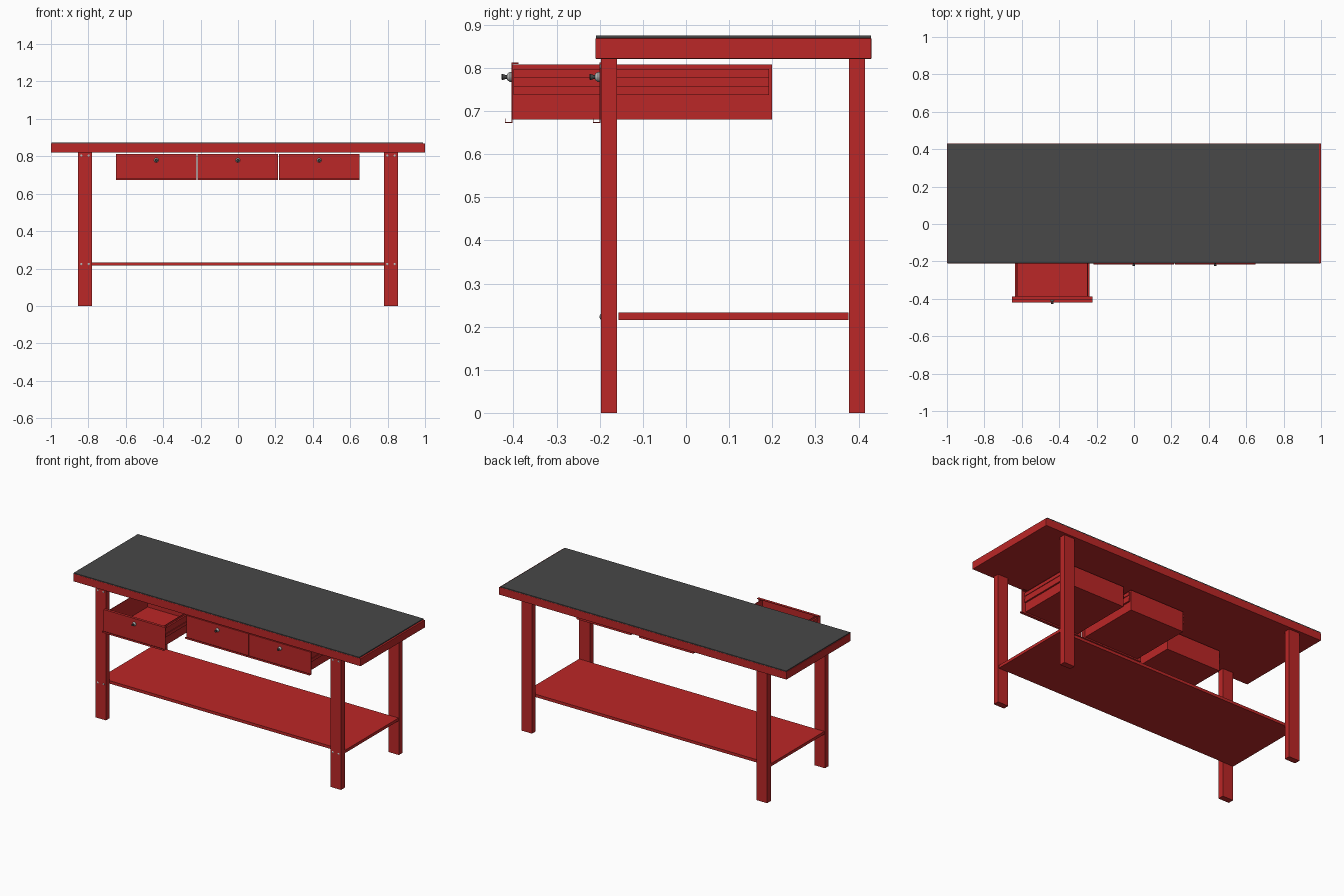
import bpy, bmesh
from math import pi
from mathutils import Matrix, Vector

if "Cube" in bpy.data.objects:
    bpy.data.objects.remove(bpy.data.objects["Cube"])


def material(name, color):
    m = bpy.data.materials.new(name)
    m.diffuse_color = (*color, 1)
    m.use_nodes = True
    m.node_tree.nodes["Principled BSDF"].inputs["Base Color"].default_value = m.diffuse_color
    return m


RED = material("red_paint", (0.5, 0.02, 0.02))
DARK = material("dark_rubber", (0.065, 0.065, 0.065))
STEEL = material("steel", (0.5, 0.5, 0.5))


def finish(name, bm, mat):
    me = bpy.data.meshes.new(name)
    bm.to_mesh(me)
    bm.free()
    ob = bpy.data.objects.new(name, me)
    me.materials.append(mat)
    bpy.context.collection.objects.link(ob)
    return ob


def boxes(name, spans, mat=RED, bevel=0.0):
    """One object from boxes given as (x0, x1, y0, y1, z0, z1)."""
    bm = bmesh.new()
    for x0, x1, y0, y1, z0, z1 in spans:
        mid = Vector(((x0 + x1) / 2, (y0 + y1) / 2, (z0 + z1) / 2))
        size = Matrix.Diagonal((x1 - x0, y1 - y0, z1 - z0, 1))
        bmesh.ops.create_cube(bm, size=1, matrix=Matrix.Translation(mid) @ size)
    ob = finish(name, bm, mat)
    if bevel:
        mod = ob.modifiers.new("soft_edge", "BEVEL")
        mod.width, mod.segments = bevel, 2
    return ob


def turned(name, x, y, z, profile, mat):
    """Stack of cone sections along -y; profile is (distance, radius)."""
    bm = bmesh.new()
    for (d0, r0), (d1, r1) in zip(profile, profile[1:]):
        m = Matrix.Translation((x, y - (d0 + d1) / 2, z)) @ Matrix.Rotation(pi / 2, 4, 'X')
        bmesh.ops.create_cone(bm, cap_ends=True, segments=20, radius1=r0, radius2=r1,
                              depth=d1 - d0, matrix=m)
    return finish(name, bm, mat)


# Worktop and its rubber mat
boxes("worktop", [(-1, 1, -0.21, 0.43, 0.821, 0.869)], bevel=0.002)
boxes("worktop_mat", [(-0.997, 0.989, -0.209, 0.429, 0.869, 0.875)], DARK)

# Legs, with rivets on the front pair
for side, s in (("left", -1), ("right", 1)):
    xs = sorted((s * 0.781, s * 0.855))
    boxes(side + "_front_leg", [(*xs, -0.197, -0.16, 0, 0.822)])
    boxes(side + "_back_leg", [(*xs, 0.378, 0.415, 0, 0.822)])
    for row, z in (("upper", 0.803), ("lower", 0.223)):
        for i, x in enumerate((0.798, 0.838)):
            turned(f"{side}_{row}_rivet_{i + 1}", s * x, -0.196, z,
                   [(0, 0.006), (0.002, 0.006), (0.004, 0.003)], STEEL)

# Lower shelf
boxes("lower_shelf", [(-0.853, 0.853, -0.156, 0.377, 0.215, 0.233)])


def drawer(name, cx, y):
    t, w, back = 0.003, 0.19, y + 0.397
    # Open tray
    boxes(name + "_tray", [
        (cx - w, cx + w, y, back, 0.680, 0.683),
        (cx - w, cx - w + t, y, back, 0.680, 0.808),
        (cx + w - t, cx + w, y, back, 0.680, 0.808),
        (cx - w, cx + w, back - t, back, 0.680, 0.808)])
    # Front panel with folded top flange and lower finger pull
    f = 0.215
    boxes(name + "_front", [
        (cx - f, cx + f, y - t, y, 0.672, 0.812),
        (cx - f, cx + f, y, y + 0.014, 0.809, 0.812),
        (cx - f, cx + f, y - 0.018, y - t, 0.672, 0.675),
        (cx - f, cx + f, y - 0.018, y - 0.016, 0.675, 0.683)])
    # Side runners
    rails = []
    for s in (-1, 1):
        for out, z0, z1 in ((0.010, 0.737, 0.757), (0.006, 0.757, 0.776), (0.010, 0.776, 0.797)):
            xs = sorted((cx + s * w, cx + s * (w + out)))
            rails.append((*xs, y + 0.002, back - 0.007, z0, z1))
    boxes(name + "_runners", rails)
    # Lock: steel collar and dark barrel
    turned(name + "_lock_collar", cx, y - t, 0.779,
           [(0, 0.012), (0.003, 0.012), (0.010, 0.007)], STEEL)
    turned(name + "_lock_barrel", cx, y - t, 0.779,
           [(0.009, 0.004), (0.014, 0.005), (0.020, 0.007), (0.023, 0.006)], DARK)


# Left drawer is pulled open
drawer("left_drawer", -0.437, -0.402)
drawer("middle_drawer", -0.001, -0.198)
drawer("right_drawer", 0.434, -0.198)
